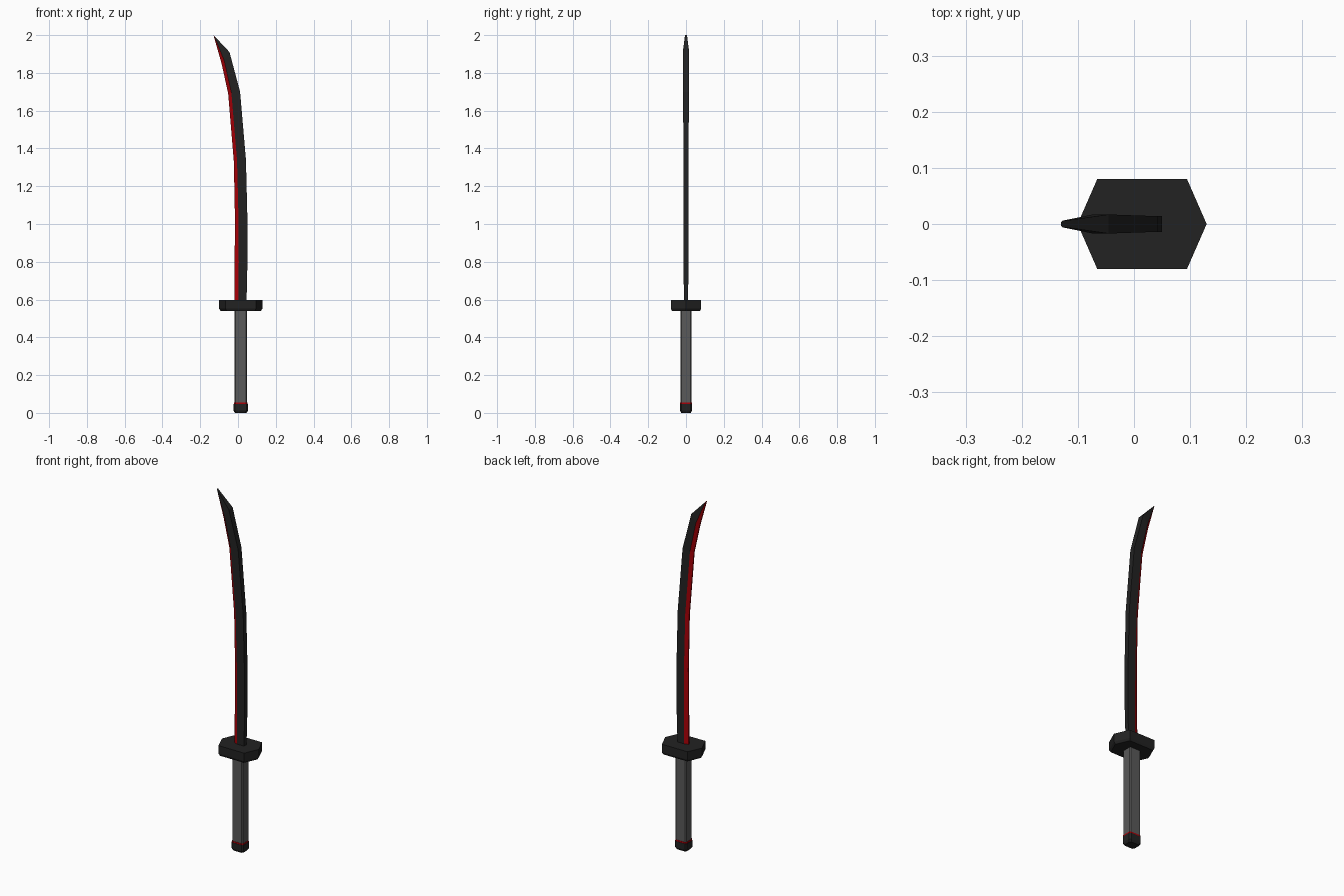
import bpy, bmesh

if "Cube" in bpy.data.objects:
    bpy.data.objects.remove(bpy.data.objects["Cube"])


def material(name, rgb):
    m = bpy.data.materials.new(name)
    m.diffuse_color = (*rgb, 1)
    m.use_nodes = True
    m.node_tree.nodes["Principled BSDF"].inputs["Base Color"].default_value = m.diffuse_color
    return m


BLACK = material("black", (0.016, 0.016, 0.016))
GREY = material("grey", (0.1, 0.1, 0.1))
RED = material("red", (0.4, 0.0, 0.002))


def loft(name, rings, mats, red_rule=None):
    """Skin a list of equal-length point rings and cap both ends."""
    bm = bmesh.new()
    rows = [[bm.verts.new(p) for p in ring] for ring in rings]
    n = len(rows[0])
    for a, b in zip(rows, rows[1:]):
        for i in range(n):
            j = (i + 1) % n
            f = bm.faces.new((a[i], a[j], b[j], b[i]))
            if red_rule and red_rule(i):
                f.material_index = 1
    bm.faces.new(rows[0][::-1])
    bm.faces.new(rows[-1])
    bmesh.ops.recalc_face_normals(bm, faces=bm.faces)
    me = bpy.data.meshes.new(name)
    bm.to_mesh(me)
    bm.free()
    for m in mats:
        me.materials.append(m)
    ob = bpy.data.objects.new(name, me)
    bpy.context.collection.objects.link(ob)
    return ob


CX = 0.0145  # centre of handle and guard


def octagon(hx, hy, c, z):
    """Rectangle with cut corners."""
    pts = [(hx, hy - c), (hx - c, hy), (c - hx, hy), (-hx, hy - c),
           (-hx, c - hy), (c - hx, -hy), (hx - c, -hy), (hx, c - hy)]
    return [(CX + x, y, z) for x, y in pts]


def hexagon(s, z):
    pts = [(0.115, 0), (0.08, 0.08), (-0.08, 0.08),
           (-0.115, 0), (-0.08, -0.08), (0.08, -0.08)]
    return [(CX + x * s, y * s, z) for x, y in pts]


# Handle, pommel with red ring, and guard
loft("grip", [octagon(0.034, 0.029, 0.006, z) for z in (0.04, 0.56)], [GREY])
loft("pommel", [octagon(0.031, 0.025, 0.008, 0.0),
                octagon(0.038, 0.032, 0.008, 0.012),
                octagon(0.038, 0.032, 0.008, 0.047)], [BLACK])
loft("pommel_ring", [octagon(0.036, 0.0305, 0.007, z) for z in (0.046, 0.055)], [RED])
loft("guard", [hexagon(0.93, 0.54), hexagon(1, 0.552), hexagon(1, 0.598)], [BLACK])

# Blade stations: (edge x, z), (bevel line x, z), (spine x, z), half thickness, edge half width
stations = [
    ((-0.019, 0.58), (0.003, 0.58), (0.045, 0.58), 0.011, 0.003),
    ((-0.018, 0.80), (0.004, 0.80), (0.050, 0.80), 0.013, 0.003),
    ((-0.016, 1.02), (0.003, 1.02), (0.050, 1.02), 0.014, 0.003),
    ((-0.022, 1.33), (-0.005, 1.335), (0.042, 1.34), 0.014, 0.003),
    ((-0.052, 1.69), (-0.035, 1.695), (0.011, 1.70), 0.015, 0.003),
    ((-0.087, 1.85), (-0.073, 1.865), (-0.045, 1.91), 0.017, 0.004),
    ((-0.130, 2.00), (-0.127, 1.998), (-0.122, 1.992), 0.006, 0.003),
]
rings = []
for (ex, ez), (bx, bz), (sx, sz), t, w in stations:
    rings.append([(ex, -w, ez), (bx, -t, bz), (sx, -t, sz),
                  (sx, t, sz), (bx, t, bz), (ex, w, ez)])
loft("blade", rings, [BLACK, RED], lambda i: i in (0, 4, 5))
